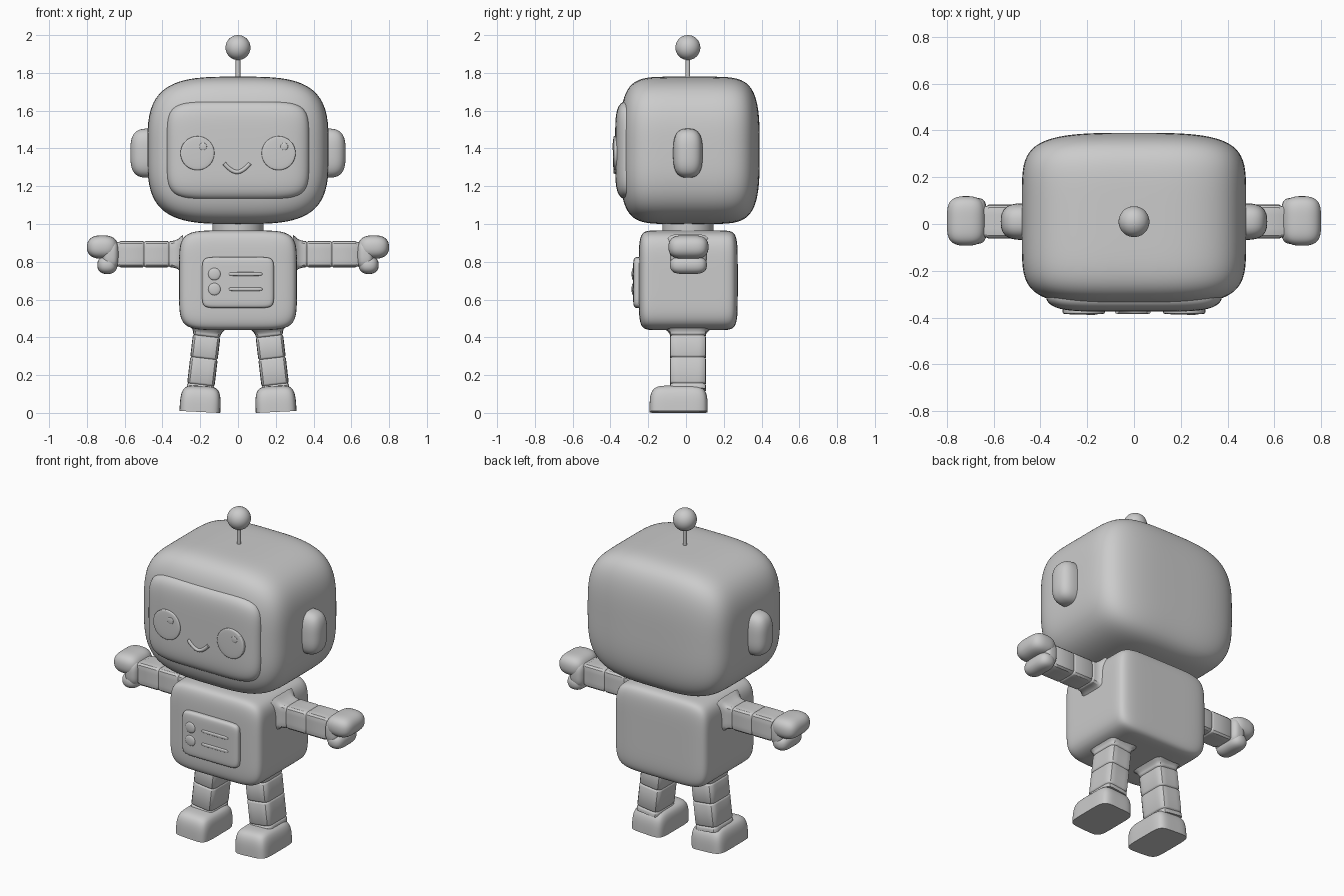
import bpy, bmesh, math
from mathutils import Vector, Matrix

if "Cube" in bpy.data.objects:
    bpy.data.objects.remove(bpy.data.objects["Cube"])

Y0 = 0.01  # depth of the robot's centre line


def add_mesh(name, bm, sharp=40):
    bmesh.ops.recalc_face_normals(bm, faces=bm.faces)
    me = bpy.data.meshes.new(name)
    bm.to_mesh(me)
    bm.free()
    for p in me.polygons:
        p.use_smooth = True
    me.set_sharp_from_angle(angle=math.radians(sharp))
    ob = bpy.data.objects.new(name, me)
    bpy.context.collection.objects.link(ob)
    return ob


def soft_box(name, centre, half, exps, cuts=17, flat_base=False, tilt=0):
    """Rounded box |x|^a + |y|^b + |z|^c = 1; a higher exponent gives a tighter corner."""
    bm = bmesh.new()
    bmesh.ops.create_cube(bm, size=2)
    bmesh.ops.subdivide_edges(bm, edges=bm.edges[:], cuts=cuts, use_grid_fill=True)
    for v in bm.verts:
        c = [math.sin(math.pi / 2 * max(-1, min(1, a))) for a in v.co]
        lo, hi = 0.3, 1.0
        for _ in range(24):
            s = (lo + hi) / 2
            if sum(abs(s * a) ** p for a, p in zip(c, exps)) > 1:
                hi = s
            else:
                lo = s
        v.co = Vector([a * s * h for a, h in zip(c, half)])
        if flat_base:
            v.co.z = max(v.co.z, 0)
    if flat_base:
        bmesh.ops.dissolve_limit(bm, angle_limit=0.001, verts=[v for v in bm.verts if v.co.z == 0],
                                 edges=[e for e in bm.edges if all(v.co.z == 0 for v in e.verts)])
    bmesh.ops.transform(bm, matrix=Matrix.Translation(centre) @ Matrix.Rotation(tilt, 4, 'Y'),
                        verts=bm.verts)
    return add_mesh(name, bm)


def limb(name, start, end, half, stations, n=40):
    """Loft a rounded square from start to end; stations are (distance, scale)."""
    start, end = Vector(start), Vector(end)
    axis = (end - start).normalized()
    side = Vector((0, 1, 0))
    other = axis.cross(side)
    bm = bmesh.new()
    rings = []
    for d, k in stations:
        ring = []
        for i in range(n):
            a = 2 * math.pi * (i + 0.5) / n
            c, s = math.cos(a), math.sin(a)
            r = k / (abs(c) ** 7 + abs(s) ** 7) ** (1 / 7)
            ring.append(bm.verts.new(start + axis * d + side * (c * r * half[0]) + other * (s * r * half[1])))
        rings.append(ring)
    for a, b in zip(rings, rings[1:]):
        for i in range(n):
            j = (i + 1) % n
            bm.faces.new((a[i], a[j], b[j], b[i]))
    bm.faces.new(rings[0])
    bm.faces.new(rings[-1])
    return add_mesh(name, bm, 30)


def groove(d):
    return [(d - 0.01, 1), (d - 0.004, 0.97), (d, 0.92), (d + 0.004, 0.97), (d + 0.01, 1)]


def cylinder(name, centre, radius, depth):
    bm = bmesh.new()
    bmesh.ops.create_cone(bm, cap_ends=True, segments=40, radius1=radius, radius2=radius, depth=depth,
                          matrix=Matrix.Translation(centre))
    return add_mesh(name, bm)


# Head, face screen, neck and body
soft_box("head", (0, 0.02, 1.39), (0.48, 0.37, 0.39), (3.5, 6, 3.5), 31)
soft_box("face_screen", (0, -0.30, 1.39), (0.377, 0.075, 0.262), (5.5, 2.6, 5.5), 27)
cylinder("neck", (0, Y0, 0.98), 0.135, 0.12)
soft_box("body", (0, 0.012, 0.702), (0.312, 0.262, 0.264), (6, 14, 6), 31)

# Antenna
cylinder("antenna_stem", (0, Y0, 1.82), 0.012, 0.14)
soft_box("antenna_ball", (0, Y0, 1.934), (0.066, 0.066, 0.066), (2, 2, 2))

# Smile
curve = bpy.data.curves.new("smile", 'CURVE')
curve.dimensions = '3D'
curve.bevel_depth = 0.011
curve.bevel_resolution = 3
curve.use_fill_caps = True
spline = curve.splines.new('POLY')
spline.points.add(16)
for i, p in enumerate(spline.points):
    t = i / 8 - 1
    p.co = (-0.005 + 0.068 * t, -0.374, 1.275 + 0.046 * abs(t) ** 1.8, 1)
bpy.context.collection.objects.link(bpy.data.objects.new("smile", curve))

# Chest panel with two bars and two buttons
soft_box("chest_panel", (0, -0.25, 0.69), (0.19, 0.03, 0.135), (9, 4, 9))
for tag, z in (("upper", 0.735), ("lower", 0.655)):
    soft_box(tag + "_bar", (0.04, -0.277, z), (0.09, 0.009, 0.01), (8, 2, 3), 9)
    soft_box(tag + "_button", (-0.125, -0.276, z), (0.033, 0.012, 0.033), (2, 3, 2), 11)

for tag, s in (("left", 1), ("right", -1)):
    # Eye with a small highlight, and ear
    soft_box(tag + "_eye", (0.215 * s, -0.37, 1.375), (0.09, 0.017, 0.09), (2, 10, 2))
    soft_box(tag + "_eye_highlight", (0.215 * s + 0.03, -0.384, 1.41), (0.02, 0.006, 0.02), (2, 4, 2), 9)
    soft_box(tag + "_ear", (0.475 * s, Y0, 1.375), (0.095, 0.078, 0.13), (2.8, 2.6, 3.2))

    # Arm flaring into the shoulder, with grooves between segments
    limb(tag + "_arm", (0.29 * s, Y0, 0.84), (0.66 * s, Y0, 0.84), (0.073, 0.07),
         [(0, 1.5), (0.015, 1.3), (0.03, 1.12), (0.045, 1.04), (0.06, 1)]
         + groove(0.075) + groove(0.207) + [(0.33, 1), (0.34, 0.93), (0.37, 0.9)])

    # Mitten hand: palm, finger and thumb lobes
    soft_box(tag + "_palm", (0.675 * s, Y0 + 0.003, 0.838), (0.046, 0.098, 0.08), (3, 4, 3))
    soft_box(tag + "_fingers", (0.718 * s, Y0 + 0.003, 0.878), (0.082, 0.106, 0.062), (2.6, 4, 2.3))
    soft_box(tag + "_thumb", (0.692 * s, Y0 + 0.003, 0.783), (0.053, 0.098, 0.048), (2.3, 4, 2.3))

    # Leg splaying outwards, and flat-soled foot
    limb(tag + "_leg", (0.16 * s, Y0, 0.46), (0.2 * s, Y0, 0.12), (0.096, 0.073),
         [(0, 1.35), (0.015, 1.22), (0.025, 1.1), (0.035, 1.03), (0.042, 1)]
         + groove(0.055) + groove(0.172) + groove(0.312) + [(0.34, 1)])
    soft_box(tag + "_foot", (0.202 * s, -0.039, 0.005), (0.108, 0.154, 0.138), (5, 6, 3.6),
             19, True, -0.05 * s)
